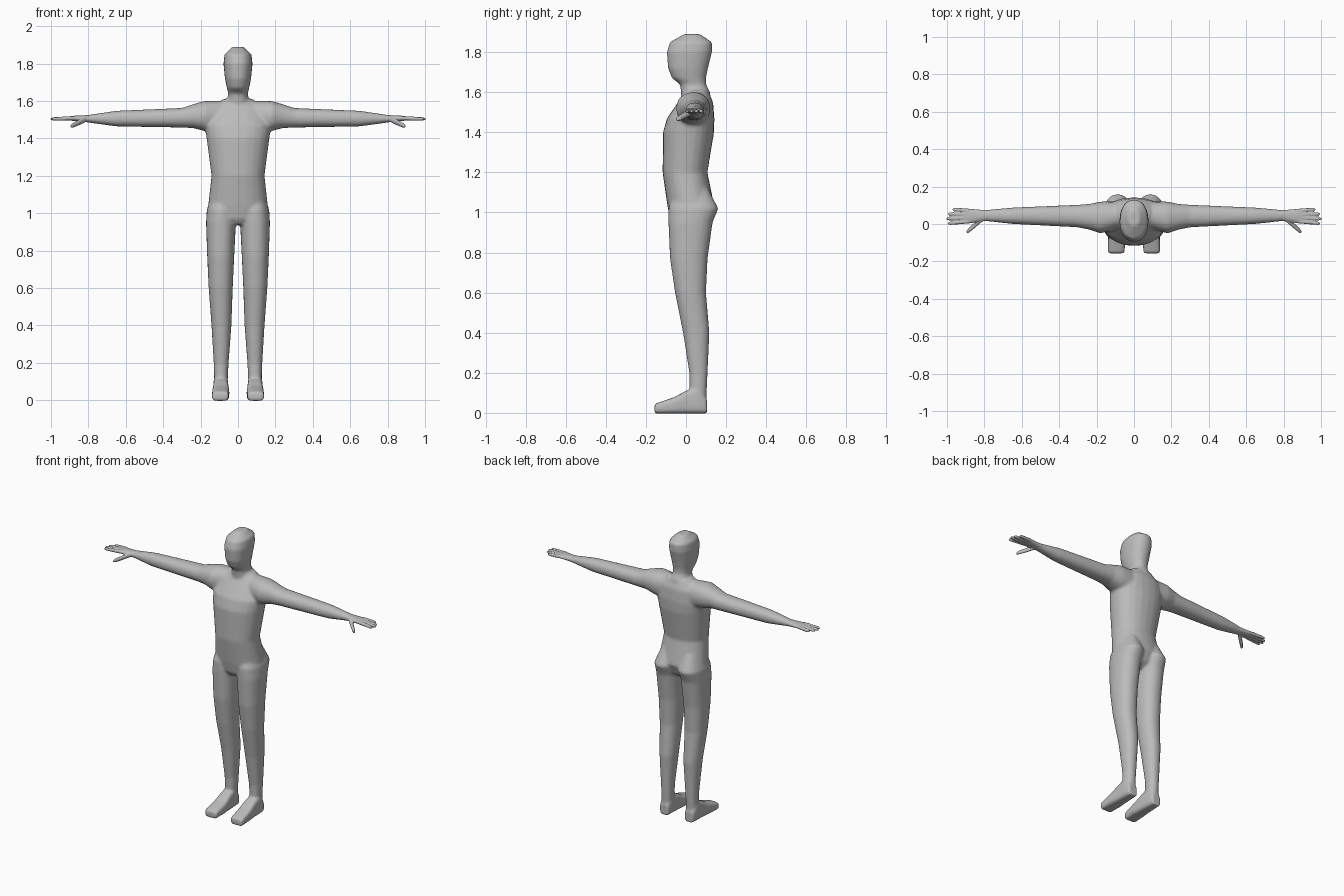
import bpy, bmesh
from math import cos, sin, pi, copysign
from mathutils import Vector

cube = bpy.data.objects.get("Cube")
if cube:
    bpy.data.objects.remove(cube, do_unlink=True)

shade = (0.5, 0.5, 0.5, 1)
grey = bpy.data.materials.new("plain grey")
grey.use_nodes = True
grey.diffuse_color = shade
grey.node_tree.nodes["Principled BSDF"].inputs["Base Color"].default_value = shade


def rounded(value, power):
    """Push a sine or cosine outward so that an ellipse becomes squarer."""
    return copysign(abs(value) ** (2 / power), value)


def loft(bm, axis, rings, side=1, power=2.2, sides=24):
    """Closed tube along an axis; each ring is (position, low and high of the two other axes)."""
    loops = []
    for position, low_a, high_a, low_b, high_b in rings:
        loop = []
        for step in range(sides):
            angle = 2 * pi * step / sides
            across = rounded(cos(angle), power) * (high_a - low_a) / 2
            along = rounded(sin(angle), power) * (high_b - low_b) / 2
            point = [(low_a + high_a) / 2 + across, (low_b + high_b) / 2 + along]
            point.insert(axis, position)
            point[0] *= side
            loop.append(bm.verts.new(point))
        loops.append(loop)
    for lower, upper in zip(loops, loops[1:]):
        for step in range(sides):
            after = (step + 1) % sides
            bm.faces.new((lower[step], lower[after], upper[after], upper[step]))
    bm.faces.new(loops[0])
    bm.faces.new(loops[-1])


def centred_loft(bm, rows):
    """Upright tube symmetric about the middle, from rows of (height, half width, front, back)."""
    loft(bm, 2, [(height, -width, width, front, back) for height, width, front, back in rows])


def finger(bm, base, tip, radius, side):
    """Tapered tube from base to tip with a rounded end."""
    rings = []
    for share, size in ((0, 1), (0.5, 0.95), (0.9, 0.8), (1, 0.45)):
        x, y, z = Vector(base).lerp(Vector(tip), share)
        r = radius * size
        rings.append((x, y - r, y + r, z - r, z + r))
    loft(bm, 0, rings, side, sides=12)


def finish(bm, name, voxel, smoothing):
    """Fuse the overlapping tubes into one smooth skin."""
    bmesh.ops.recalc_face_normals(bm, faces=bm.faces)
    mesh = bpy.data.meshes.new(name)
    bm.to_mesh(mesh)
    bm.free()
    mesh.materials.append(grey)
    mesh.shade_smooth()
    part = bpy.data.objects.new(name, mesh)
    bpy.context.collection.objects.link(part)
    fuse = part.modifiers.new("fuse", 'REMESH')
    fuse.mode = 'VOXEL'
    fuse.voxel_size = voxel
    fuse.use_smooth_shade = True
    soften = part.modifiers.new("soften", 'SMOOTH')
    soften.factor = 0.5
    soften.iterations = smoothing


body = bmesh.new()

# Head and neck
centred_loft(body, [
    (1.52, 0.08, -0.02, 0.12), (1.6, 0.06, -0.025, 0.12), (1.64, 0.052, -0.03, 0.1),
    (1.67, 0.06, -0.07, 0.1), (1.72, 0.07, -0.09, 0.11), (1.8, 0.078, -0.096, 0.13),
    (1.85, 0.072, -0.08, 0.13), (1.89, 0.03, -0.01, 0.07)])

# Torso
centred_loft(body, [
    (0.94, 0.05, -0.06, 0.07), (0.97, 0.13, -0.08, 0.11), (1.04, 0.16, -0.094, 0.14),
    (1.2, 0.142, -0.117, 0.107), (1.4, 0.168, -0.115, 0.14), (1.47, 0.178, -0.095, 0.142),
    (1.55, 0.15, -0.04, 0.135), (1.61, 0.08, 0, 0.11)])

for side in (1, -1):
    # Shoulder and arm
    loft(body, 0, [
        (0.06, -0.02, 0.12, 1.42, 1.6), (0.18, -0.05, 0.12, 1.44, 1.6),
        (0.24, -0.03, 0.107, 1.455, 1.583), (0.3, -0.018, 0.103, 1.458, 1.563),
        (0.65, 0, 0.088, 1.464, 1.548), (0.82, 0.018, 0.073, 1.487, 1.523)], side)
    # Leg
    loft(body, 2, [
        (0.04, 0.058, 0.125, 0.02, 0.1), (0.2, 0.05, 0.13, 0.016, 0.108),
        (0.4, 0.035, 0.142, -0.015, 0.117), (0.6, 0.028, 0.157, -0.055, 0.1),
        (0.77, 0.02, 0.165, -0.08, 0.108), (0.95, 0.011, 0.171, -0.088, 0.133),
        (1.02, 0.008, 0.167, -0.088, 0.162), (1.12, 0.03, 0.13, -0.05, 0.11)], side)
    # Foot with a flat sole
    for_foot = [(0.104, 0.06, 0.125, 0.07), (0.06, 0.053, 0.132, 0.13), (0, 0.05, 0.133, 0.11),
                (-0.06, 0.046, 0.138, 0.078), (-0.157, 0.05, 0.14, 0.045)]
    loft(body, 1, [(y, inner, outer, -0.003, top) for y, inner, outer, top in for_foot],
         side, power=4)

finish(body, "body", 0.008, 8)

for side, name in ((1, "left_hand"), (-1, "right_hand")):
    hand = bmesh.new()
    # Palm
    loft(hand, 0, [
        (0.77, 0.016, 0.075, 1.482, 1.526), (0.82, 0.014, 0.076, 1.488, 1.524),
        (0.87, 0.004, 0.081, 1.492, 1.522), (0.915, 0.006, 0.078, 1.498, 1.516)], side)
    # Four spread fingers, the second the longest
    for number in range(4):
        reach = 1.003 - 0.008 * (number - 1) ** 2
        finger(hand, (0.88, 0.014 + 0.019 * number, 1.508),
               (reach, 0.003 + 0.025 * number, 1.504), 0.011, side)
    # Thumb
    finger(hand, (0.81, 0.03, 1.505), (0.895, -0.044, 1.464), 0.016, side)
    finish(hand, name, 0.004, 3)
